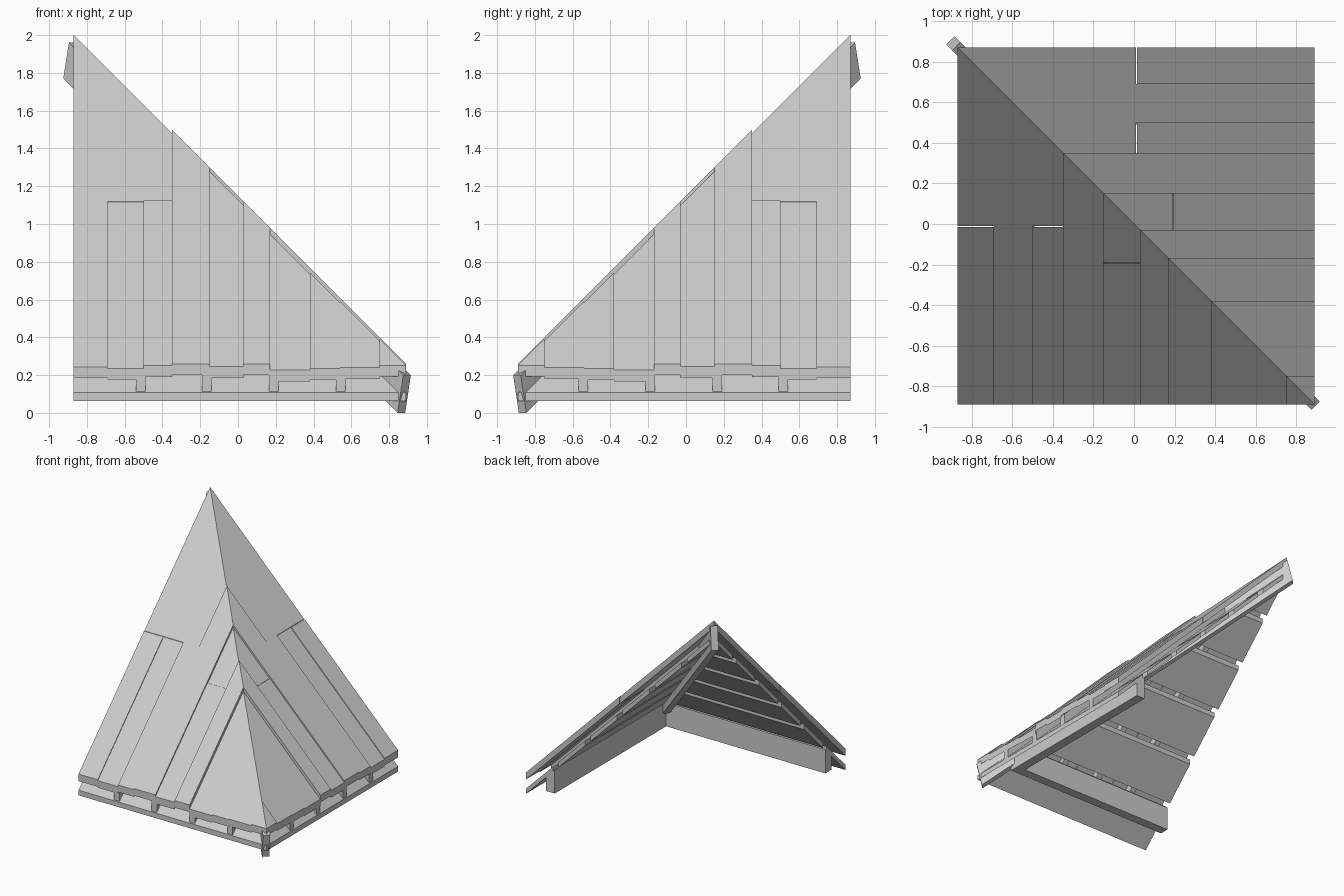
import bpy
import bmesh
from mathutils import Vector

cube = bpy.data.objects.get("Cube")
if cube:
    bpy.data.objects.remove(cube)

grey = bpy.data.materials.new("plain_grey")
grey.use_nodes = True
grey.diffuse_color = (0.6, 0.6, 0.6, 1)
grey.node_tree.nodes["Principled BSDF"].inputs["Base Color"].default_value = (0.6, 0.6, 0.6, 1)

EAVE, BACK = -0.89, 0.87   # front edge and high edge of a slope
RISE = 1.13                # slope surface is z = y + RISE


def finish(bm, name):
    bmesh.ops.recalc_face_normals(bm, faces=bm.faces)
    mesh = bpy.data.meshes.new(name)
    bm.to_mesh(mesh)
    bm.free()
    mesh.materials.append(grey)
    bpy.context.collection.objects.link(bpy.data.objects.new(name, mesh))


def extrude_profile(points, shift):
    """Extrude a flat outline along a vector into a closed solid."""
    bm = bmesh.new()
    face = bm.faces.new([bm.verts.new(p) for p in points])
    new = bmesh.ops.extrude_face_region(bm, geom=[face])["geom"]
    verts = [g for g in new if isinstance(g, bmesh.types.BMVert)]
    bmesh.ops.translate(bm, verts=verts, vec=shift)
    # Close the start cap if the extrusion removed it
    bmesh.ops.holes_fill(bm, edges=[e for e in bm.edges if e.is_boundary])
    return bm


def mitred_bar(name, x0, x1, section):
    """Bar with a (y, z) section, mitred at the hip, and its twin."""
    for side in ("front", "right"):
        bm = extrude_profile([(x0, y, z) for y, z in section], Vector((x1 - x0, 0, 0)))
        bmesh.ops.bisect_plane(bm, geom=bm.verts[:] + bm.edges[:] + bm.faces[:],
                               plane_co=(0, 0, 0), plane_no=(1, 1, 0), clear_outer=True)
        bmesh.ops.holes_fill(bm, edges=[e for e in bm.edges if e.is_boundary])
        if side == "right":
            for v in bm.verts:
                v.co = Vector((-v.co.y, -v.co.x, v.co.z))
        finish(bm, side + "_" + name)


def sloped_board(name, x0, x1, y0, y1, drop, thick):
    """Plumb-cut board lying along the slope."""
    top = RISE + drop
    mitred_bar(name, x0, x1, [(y0, y0 + top), (y1, y1 + top),
                              (y1, y1 + top - thick), (y0, y0 + top - thick)])


# Outer boards: left edge, right edge, height offset, upper end
boards = [
    (-0.87, -0.69, 0.004, -0.015), (-0.69, -0.50, -0.004, -0.01),
    (-0.50, -0.35, 0.01, -0.015), (-0.35, -0.15, 0.02, BACK),
    (-0.15, 0.03, 0.005, -0.195), (0.03, 0.17, 0.02, BACK),
    (0.17, 0.38, -0.014, BACK), (0.38, 0.54, -0.006, BACK),
    (0.54, 0.75, 0.0, BACK), (0.75, 0.89, 0.012, BACK),
]
for i, (a, b, lift, end) in enumerate(boards):
    sloped_board(f"outer_board_{i}", a, b, EAVE, min(end, -a), lift, 0.06)

# Upper pieces above the board joints
sloped_board("upper_panel", -0.87, -0.35, -0.01, BACK, 0.0, 0.06)
sloped_board("upper_board", -0.15, 0.03, -0.19, 0.15, -0.002, 0.06)

# Rafters running up the slope between the two board layers
for i, x in enumerate((-0.515, -0.165, 0.19, 0.545)):
    sloped_board(f"rafter_{i}", x - 0.025, x + 0.025, EAVE + 0.005, 0.025 - x,
                 -0.045, 0.09)

# Lower layer of horizontal slats
COUNT, GAP = 6, 0.05
pitch = (BACK + GAP - EAVE) / COUNT
for i in range(COUNT):
    low = EAVE + i * pitch
    sloped_board(f"lower_slat_{i}", -0.87, -low, low, low + pitch - GAP, -0.133, 0.043)

# Eave beam hung under the lower layer
mitred_bar("eave_beam", -0.87, 0.70, [(-0.70, 0.138), (-0.62, 0.138),
                                      (-0.62, 0.34), (-0.70, 0.26)])

# Hip beam along the diagonal
half = Vector((0.02, 0.02, 0))
profile = [(0.895, 0.2), (0.865, 0), (-0.905, 1.77), (-0.875, 1.96)]
hip = extrude_profile([Vector((s, -s, z)) - half for s, z in profile], half * 2)
finish(hip, "hip_beam")
